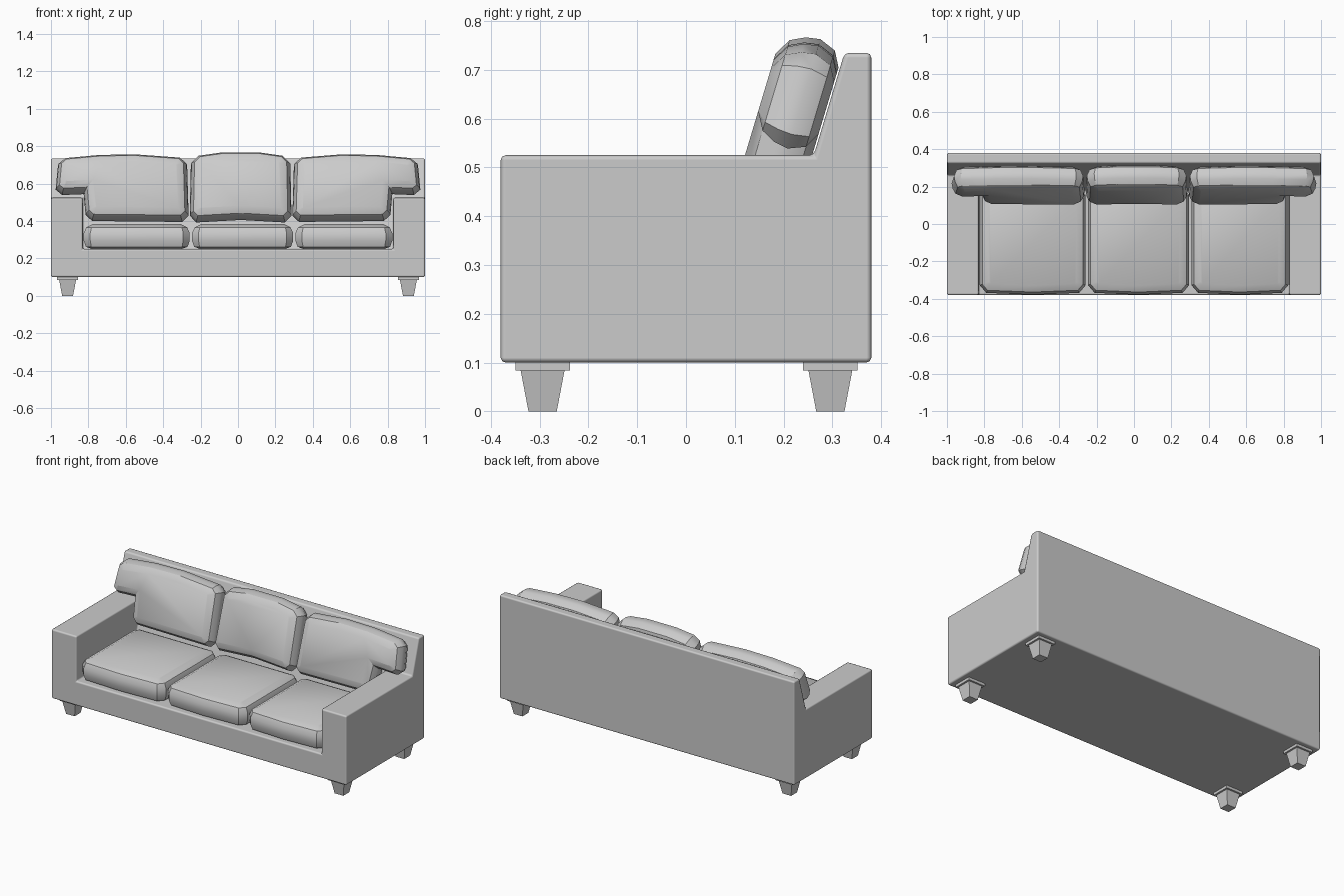
import bpy, bmesh, math
from mathutils import Matrix, Vector

if "Cube" in bpy.data.objects:
    bpy.data.objects.remove(bpy.data.objects["Cube"])


def make(name, bm, smooth=None):
    bmesh.ops.recalc_face_normals(bm, faces=bm.faces)
    me = bpy.data.meshes.new(name)
    bm.to_mesh(me)
    bm.free()
    ob = bpy.data.objects.new(name, me)
    bpy.context.collection.objects.link(ob)
    if smooth:
        me.shade_smooth()
        me.set_sharp_from_angle(angle=math.radians(smooth))
    return ob


def inset(pts, d):
    """Offset a counter-clockwise outline inward by d."""
    out = []
    for i, p in enumerate(pts):
        a = (p - pts[i - 1]).normalized()
        b = (pts[(i + 1) % len(pts)] - p).normalized()
        na, nb = Vector((-a.y, a.x)), Vector((-b.y, b.x))
        out.append(p + (na + nb) * d / (1 + na.dot(nb)))
    return out


def loft(bm, loops):
    rings = [[bm.verts.new(p) for p in loop] for loop in loops]
    n = len(rings[0])
    for r, s in zip(rings, rings[1:]):
        for i in range(n):
            j = (i + 1) % n
            bm.faces.new((r[i], r[j], s[j], s[i]))
    bm.faces.new(rings[0][::-1])
    bm.faces.new(rings[-1])


def pillow(name, outline, rings, matrix=Matrix()):
    """Stuffed cushion: the outline stacked at (inset, height) levels."""
    pts = [Vector(p) for p in outline]
    if sum(pts[i - 1].cross(pts[i]) for i in range(len(pts))) < 0:
        pts.reverse()
    bm = bmesh.new()
    loft(bm, [[matrix @ Vector((p.x, p.y, w)) for p in inset(pts, d)] for d, w in rings])
    return make(name, bm, 32)


# Frame: arms, base and leaning back as one upholstered body
bm = bmesh.new()
profile = {"a": (-.38, .10), "b": (.38, .10), "c": (.38, .735), "d": (.325, .735),
           "e": (.262, .525), "f": (-.38, .525)}
inner = {"e": (.262, .525), "f": (-.38, .525), "g": (-.38, .25), "h": (.1795, .25)}
V = {}
for s in (-1, 1):
    for k, (y, z) in profile.items():
        V[k, s] = bm.verts.new((s, y, z))
    for k, (y, z) in inner.items():
        V[k + "i", s] = bm.verts.new((s * .83, y, z))


def across(*keys):
    """Face mirrored left to right through the given keys."""
    bm.faces.new([V[k, -1] for k in keys] + [V[k, 1] for k in reversed(keys)])


across("a", "b")
across("b", "c")
across("c", "d")
across("gi", "hi")
across("d", "e", "ei", "hi")
across("a", "f", "fi", "gi")
for s in (-1, 1):
    bm.faces.new([V[k, s] for k in "abcdef"])
    bm.faces.new([V[k, s] for k in ("e", "f", "fi", "ei")])
    bm.faces.new([V[k, s] for k in ("ei", "fi", "gi", "hi")])
frame = make("sofa_frame", bm, 40)
bev = frame.modifiers.new("soft_edges", "BEVEL")
bev.width = .01
bev.segments = 2
bev.limit_method = 'ANGLE'
bev.harden_normals = True

# Legs: square tapered feet with a flat cap
for sx, side in ((-1, "left"), (1, "right")):
    for y, end in ((-.294, "front"), (.296, "back")):
        bm = bmesh.new()
        for levels in (((.029, 0), (.045, .084)), ((.056, .084), (.056, .103))):
            loft(bm, [[(sx * .911 + i * h, y + j * h, z)
                       for i, j in ((-1, -1), (1, -1), (1, 1), (-1, 1))]
                      for h, z in levels])
        make(f"{end}_{side}_leg", bm)

# Seat cushions
seat_rings = [(.045, .25), (.012, .262), (0, .295), (0, .335), (.014, .366), (.05, .384)]
for name, x0, x1 in (("left", -.825, -.258), ("middle", -.246, .295), ("right", .307, .825)):
    xm, f, b = (x0 + x1) / 2, -.372, .19
    c = .035
    outline = [(x0, f + c + .01), (x0 + c, f + .004), (xm, f - .006), (x1 - c, f + .004),
               (x1, f + c + .01), (x1, b - c), (x1 - c, b), (x0 + c, b), (x0, b - c)]
    pillow(name + "_seat_cushion", outline, seat_rings)

# Back cushions, leaning on the slanted back
up = Vector((0, .287, .958)).normalized()
out = Vector((0, -up.z, up.y))
lean = Matrix.Translation((0, .1795, .25)) @ Matrix(
    ((1, 0, 0, 0), (0, up.y, out.y, 0), (0, up.z, out.z, 0), (0, 0, 0, 1)))
back_rings = [(.045, .003), (.014, .02), (0, .055), (.005, .085), (.02, .115), (.055, .135)]
m, h = .014, .272
pillow("middle_back_cushion",
       [(m - h + .035, .132), (m, .146), (m + h - .035, .132), (m + h, .17), (m + h - .006, .46),
        (m + h - .045, .500), (m + .1, .519), (m - .1, .519), (m - h + .045, .500),
        (m - h + .006, .46), (m - h, .17)], back_rings, lean)

# Outer cushions are L-shaped and rest over the arms
for s, side, e in ((-1, "left", .264), (1, "right", .291)):
    shape = [(e, .17), (e + .035, .135), (.78, .14), (.815, .175), (.825, .29), (.94, .285),
             (.975, .315), (.962, .455), (.925, .487), (.74, .505), (.55, .508),
             (e + .045, .490), (e + .008, .455)]
    pillow(side + "_back_cushion", [(s * x, y) for x, y in shape], back_rings, lean)
